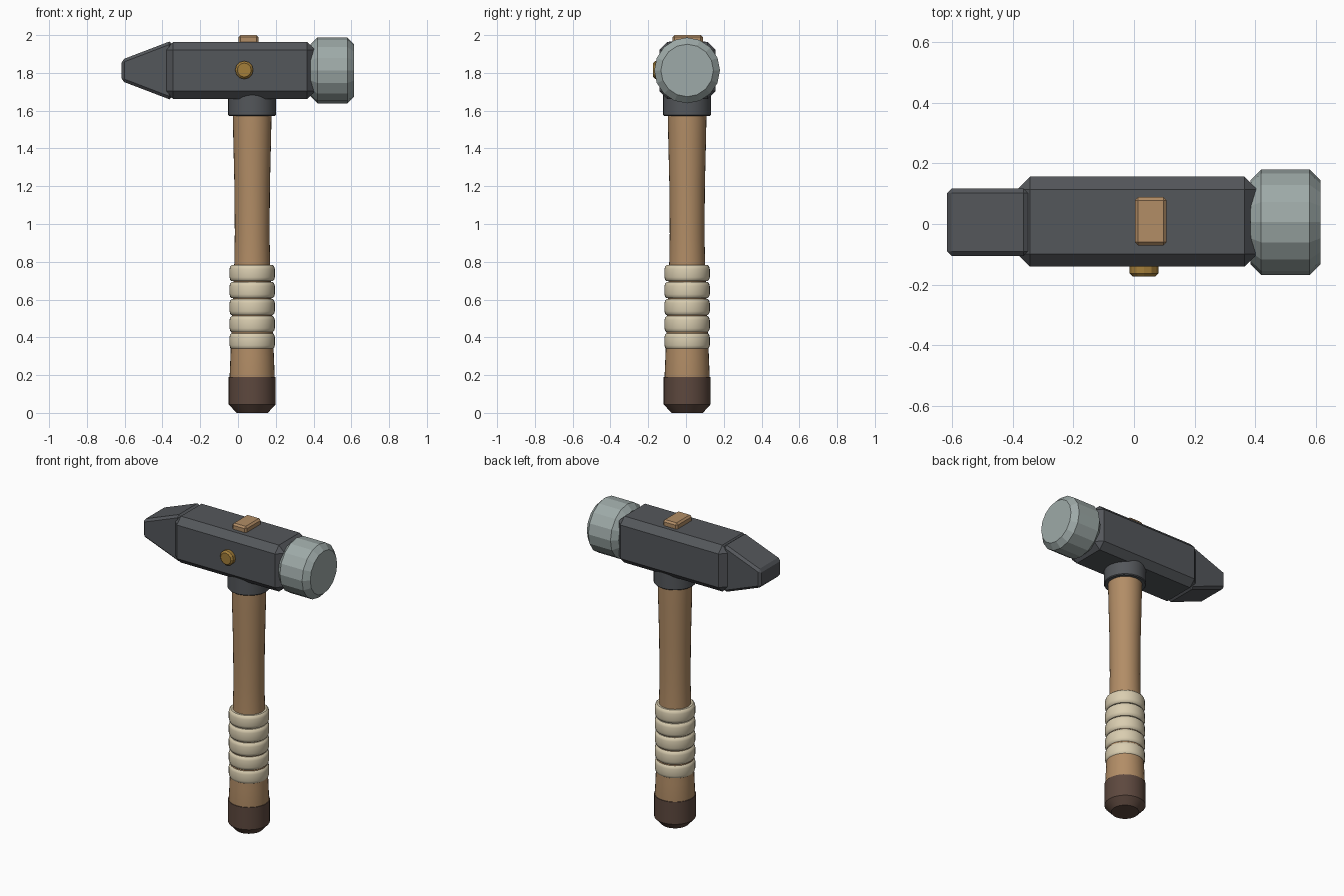
import bpy, bmesh, math
from mathutils import Matrix, Vector

old = bpy.data.objects.get("Cube")
if old:
    bpy.data.objects.remove(old, do_unlink=True)


def material(name, r, g, b):
    lin = [(c / 255 / 12.92) if c < 11 else ((c / 255 + 0.055) / 1.055) ** 2.4 for c in (r, g, b)]
    m = bpy.data.materials.new(name)
    m.use_nodes = True
    m.diffuse_color = (*lin, 1)
    m.node_tree.nodes["Principled BSDF"].inputs["Base Color"].default_value = (*lin, 1)
    return m


DARK = material("dark steel", 84, 87, 91)
BRIGHT = material("bright steel", 158, 170, 168)
WOOD = material("wood", 178, 141, 102)
WRAP = material("cord", 217, 205, 176)
CAP = material("dark leather", 93, 72, 62)
BRASS = material("brass", 163, 126, 58)

AX, AY, HEAD_Z = 0.075, 0.006, 1.813   # handle axis and head height


def finish(bm, name, mat, smooth=False):
    bmesh.ops.recalc_face_normals(bm, faces=bm.faces)
    me = bpy.data.meshes.new(name)
    bm.to_mesh(me)
    bm.free()
    me.materials.append(mat)
    ob = bpy.data.objects.new(name, me)
    bpy.context.collection.objects.link(ob)
    if smooth:
        bpy.ops.object.select_all(action='DESELECT')
        ob.select_set(True)
        bpy.context.view_layer.objects.active = ob
        bpy.ops.object.shade_smooth_by_angle(angle=math.radians(35))
    return ob


def lathe(name, profile, mat, sides, origin, turn=Matrix(), smooth=False, closed=False):
    """Revolve (radius, height) points about z, then turn and place."""
    bm = bmesh.new()
    rings = []
    for r, h in profile:
        ring = []
        for i in range(sides):
            a = 2 * math.pi * i / sides
            p = Vector((r * math.cos(a), r * math.sin(a), h))
            ring.append(bm.verts.new(turn @ p + Vector(origin)))
        rings.append(ring)
    pairs = list(zip(rings, rings[1:]))
    if closed:
        pairs.append((rings[-1], rings[0]))
    for low, high in pairs:
        for i in range(sides):
            j = (i + 1) % sides
            bm.faces.new((low[i], low[j], high[j], high[i]))
    if not closed:
        bm.faces.new(rings[0])
        bm.faces.new(rings[-1])
    return finish(bm, name, mat, smooth)


def box(name, lo, hi, mat, bevel, shape=None):
    """Chamfered box; shape may move the corners first."""
    bm = bmesh.new()
    bmesh.ops.create_cube(bm, size=1)
    for v in bm.verts:
        v.co = Vector([lo[k] if v.co[k] < 0 else hi[k] for k in range(3)])
        if shape:
            shape(v.co)
    bmesh.ops.bevel(bm, geom=bm.edges[:], offset=bevel, segments=1, affect='EDGES', profile=0.5)
    return finish(bm, name, mat)


# Head block
box("head_block", (-0.385, -0.141, 1.661), (0.407, 0.156, 1.964), DARK, 0.042)


# Tapered wedge end of the head
def taper(co):
    if co.x < -0.5:
        co.z = HEAD_Z + math.copysign(0.056, co.z - HEAD_Z)


box("head_wedge_end", (-0.617, -0.105, 1.655), (-0.35, 0.117, 1.971), DARK, 0.015, taper)

# Round striking face
lathe("striking_face", [(0.139, 0.385), (0.174, 0.42), (0.174, 0.58), (0.139, 0.615)],
      BRIGHT, 16, (0, AY, HEAD_Z), Matrix.Rotation(math.pi / 2, 3, 'Y'))

# Brass rivet on the front
lathe("rivet", [(0.048, 0.12), (0.048, 0.163), (0.037, 0.174)],
      BRASS, 12, (0.033, 0, 1.815), Matrix.Rotation(math.pi / 2, 3, 'X'))

# Wooden wedge on top
box("top_wedge", (0.003, -0.071, 1.93), (0.108, 0.089, 2.0), WOOD, 0.011)

# Handle, collar and end cap
base = (AX, AY, 0)
lathe("handle", [(0.08, 0.002), (0.112, 0.05), (0.12, 0.18), (0.115, 0.3), (0.107, 0.5), (0.095, 0.78),
                 (0.092, 0.95), (0.094, 1.2), (0.1, 1.45), (0.103, 1.6), (0.103, 1.7)],
      WOOD, 32, base, smooth=True)
lathe("collar", [(0.122, 1.573), (0.127, 1.578), (0.127, 1.72)], DARK, 32, base, smooth=True)
lathe("end_cap", [(0.083, 0), (0.124, 0.045), (0.124, 0.19)], CAP, 32, base, smooth=True)

# Cord rings with rounded rims
for n in range(5):
    z = 0.38 + 0.09 * n
    ring = [(0.085, -0.043), (0.108, -0.043), (0.116, -0.036), (0.12, -0.022),
            (0.12, 0.022), (0.116, 0.036), (0.108, 0.043), (0.085, 0.043)]
    lathe("grip_ring_%d" % (n + 1), ring, WRAP, 32, (AX, AY, z), smooth=True, closed=True)
